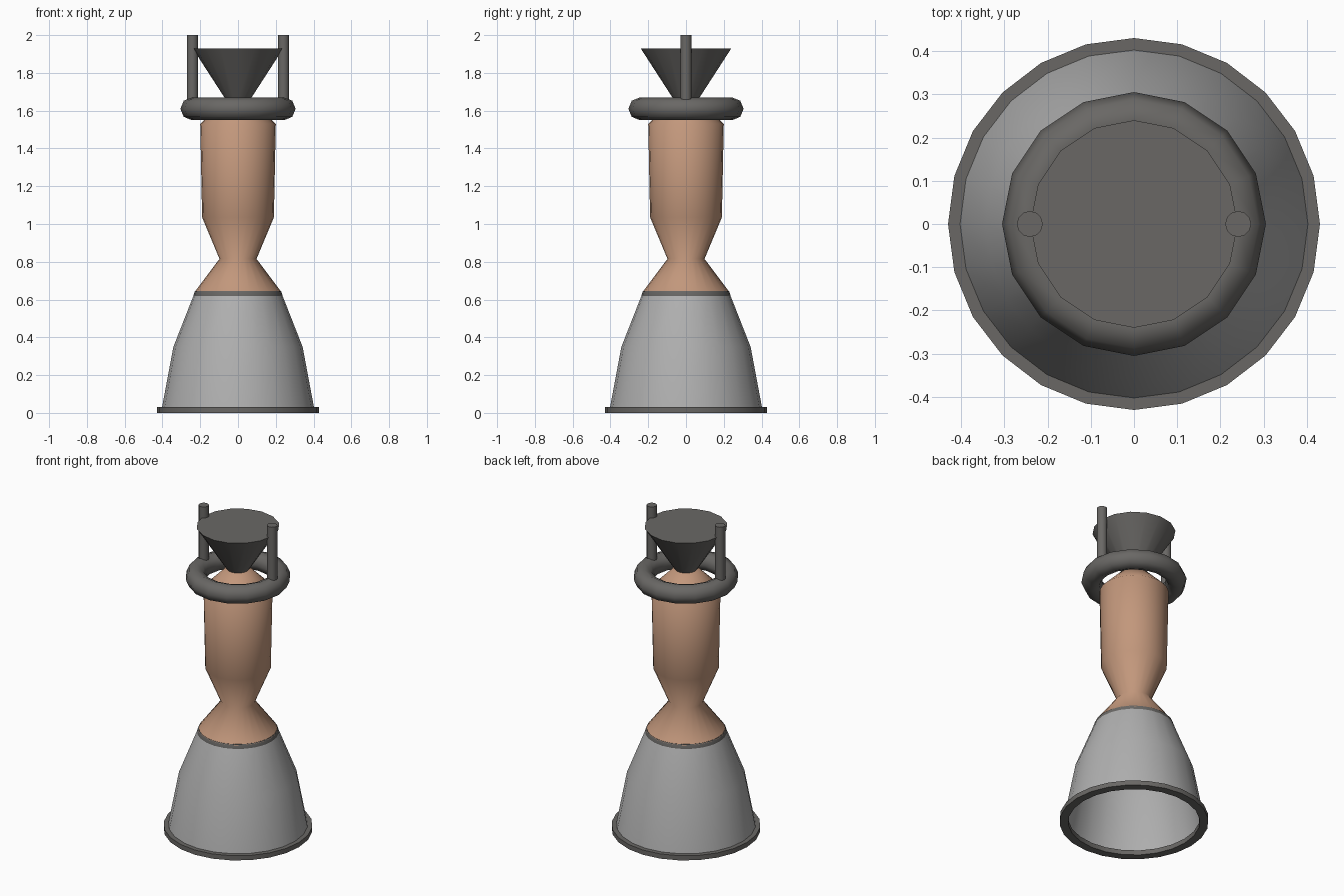
import bpy, bmesh, math

if "Cube" in bpy.data.objects:
    bpy.data.objects.remove(bpy.data.objects["Cube"])


def material(name, rgb):
    m = bpy.data.materials.new(name)
    m.diffuse_color = (*rgb, 1)
    m.use_nodes = True
    m.node_tree.nodes["Principled BSDF"].inputs["Base Color"].default_value = m.diffuse_color
    return m


DARK = material("dark_metal", (0.142, 0.137, 0.130))
LIGHT = material("light_grey_metal", (0.43, 0.43, 0.43))
COPPER = material("copper", (0.54, 0.31, 0.20))


def lathe(name, profile, sides, mat, closed=False, cap_top=False, angle=40, x=0):
    """Spin an (r, z) profile, listed bottom to top on the outside."""
    bm = bmesh.new()
    rings = [[bm.verts.new((r * math.cos(2 * math.pi * i / sides) + x,
                            r * math.sin(2 * math.pi * i / sides), z))
              for i in range(sides)] for r, z in profile]
    pairs = list(zip(rings, rings[1:]))
    if closed:
        pairs.append((rings[-1], rings[0]))
    for a, b in pairs:
        for i in range(sides):
            j = (i + 1) % sides
            bm.faces.new((a[i], a[j], b[j], b[i]))
    if cap_top:
        bm.faces.new(rings[-1])
    me = bpy.data.meshes.new(name)
    bm.to_mesh(me)
    bm.free()
    me.materials.append(mat)
    ob = bpy.data.objects.new(name, me)
    bpy.context.collection.objects.link(ob)
    bpy.ops.object.select_all(action='DESELECT')
    ob.select_set(True)
    bpy.context.view_layer.objects.active = ob
    bpy.ops.object.shade_smooth_by_angle(angle=math.radians(angle))
    return ob


# Flared nozzle bell, open at the bottom
lathe("nozzle_bell", [(0.405, 0.015), (0.342, 0.35), (0.232, 0.63)], 24, LIGHT)

# Flat rim around the nozzle exit
lathe("exit_rim", [(0.38, 0.0), (0.43, 0.0), (0.43, 0.03), (0.38, 0.03)], 24, DARK, closed=True)

# Thin collar where bell and chamber meet
lathe("collar", [(0.236, 0.618), (0.236, 0.622), (0.228, 0.645), (0.215, 0.645), (0.215, 0.618)],
      24, DARK, closed=True)

# Combustion chamber with narrow throat and sloped head
lathe("chamber", [(0.23, 0.64), (0.098, 0.815), (0.19, 1.035), (0.20, 1.53), (0.07, 1.66)],
      24, COPPER, cap_top=True, angle=60)

# Ring-shaped feed pipe
tube = [(0.245 + 0.06 * math.cos(k * math.pi / 4), 1.61 + 0.06 * math.sin(k * math.pi / 4))
        for k in range(8)]
lathe("feed_ring", tube, 16, DARK, closed=True, angle=60)

# Conical mount on top
lathe("mount_cone", [(0.0655, 1.66), (0.24, 1.93)], 16, DARK, cap_top=True)

# Pair of upright feed pipes
for side, sx in (("left", -1), ("right", 1)):
    lathe("feed_pipe_" + side, [(0.03, 1.61), (0.03, 2.0)], 12, DARK, cap_top=True, x=0.241 * sx)
